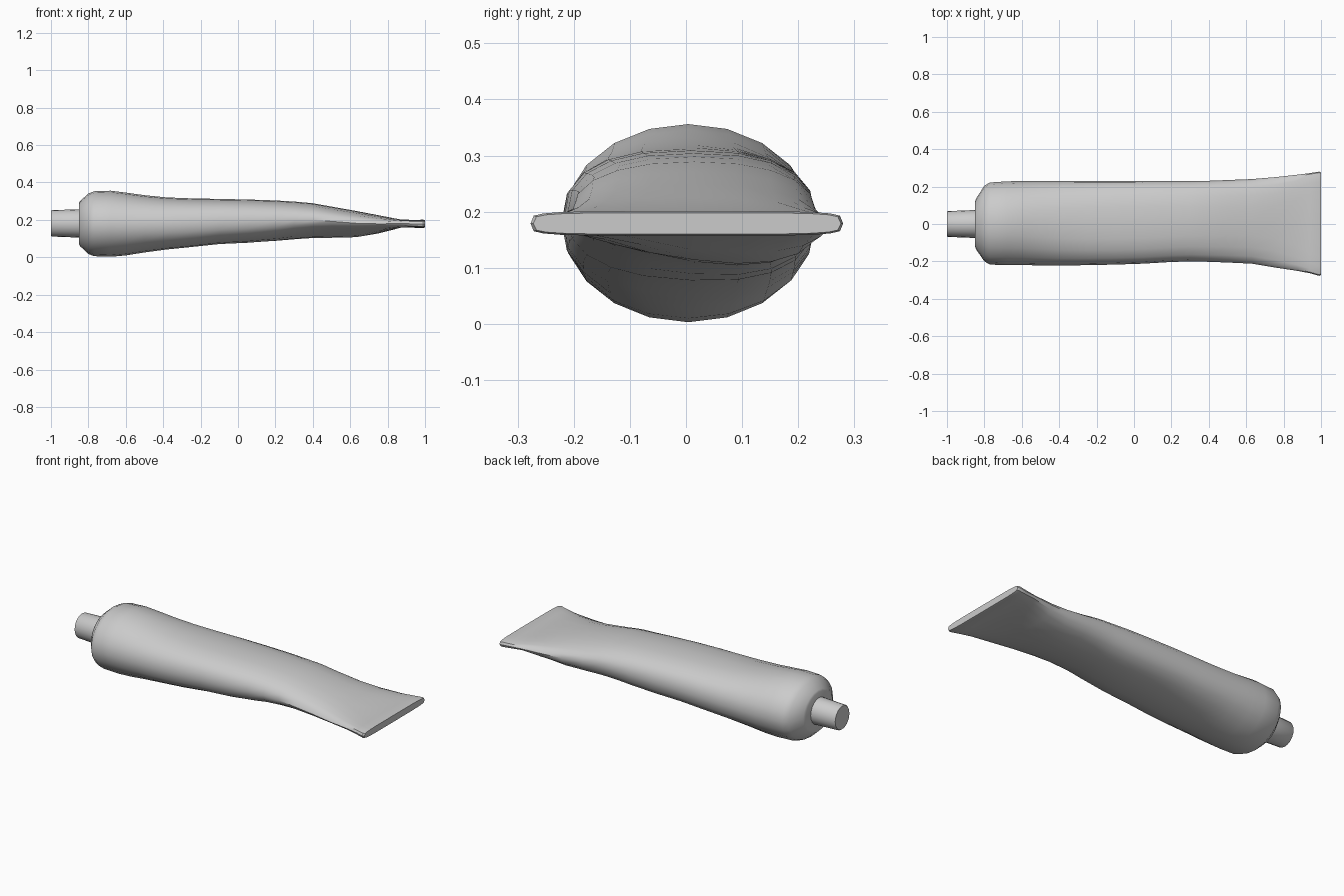
import bpy, bmesh
from math import sin, cos, tau

SIDES = 20


def signed_pow(v, p):
    return (abs(v) ** p) * (1 if v >= 0 else -1)


def loft(name, sections):
    """Skin closed rings along x. Section: x, y min, y max, z min, z max,
    superellipse exponent, sideways slope of the lower half."""
    bm = bmesh.new()
    rings = []
    for x, y0, y1, z0, z1, n, slope in sections:
        ring = []
        for i in range(SIDES):
            a = tau * i / SIDES
            u, v = signed_pow(sin(a), 2 / n), signed_pow(cos(a), 2 / n)
            y = (y0 + y1) / 2 + (y1 - y0) / 2 * u
            z = (z0 + z1) / 2 + (z1 - z0) / 2 * v
            if v < 0:
                z -= slope * y * -v
            ring.append(bm.verts.new((x, y, z)))
        rings.append(ring)
    for a, b in zip(rings, rings[1:]):
        for i in range(SIDES):
            j = (i + 1) % SIDES
            bm.faces.new((a[i], a[j], b[j], b[i]))
    bm.faces.new(rings[0])
    bm.faces.new(rings[-1])
    bmesh.ops.recalc_face_normals(bm, faces=bm.faces)
    mesh = bpy.data.meshes.new(name)
    bm.to_mesh(mesh)
    bm.free()
    obj = bpy.data.objects.new(name, mesh)
    bpy.context.collection.objects.link(obj)
    bpy.ops.object.select_all(action='DESELECT')
    obj.select_set(True)
    bpy.context.view_layer.objects.active = obj
    bpy.ops.object.shade_smooth_by_angle(angle=0.7)
    return obj


# Squeezed tube: shoulder, round body, taper and flat crimped end
loft("tube_body", [
    (-.85, -.12, .12, .07, .29, 2, 0),
    (-.845, -.135, .135, .06, .3, 2, 0),
    (-.80, -.20, .205, .018, .341, 2, 0),
    (-.77, -.217, .222, .006, .353, 2, 0),
    (-.68, -.22, .228, .003, .356, 2, 0),
    (-.60, -.22, .23, .010, .346, 2.05, 0),
    (-.50, -.221, .23, .026, .332, 2.15, 0),
    (-.38, -.222, .23, .042, .320, 2.3, 0),
    (-.25, -.22, .23, .055, .315, 2.4, 0),
    (-.10, -.217, .23, .071, .312, 2.45, .02),
    (.05, -.212, .23, .078, .309, 2.45, .04),
    (.20, -.203, .23, .090, .304, 2.4, .07),
    (.30, -.20, .23, .101, .298, 2.3, .1),
    (.40, -.202, .231, .110, .289, 2.3, .12),
    (.50, -.206, .235, .113, .271, 2.2, .14),
    (.63, -.212, .24, .116, .248, 2.2, .13),
    (.75, -.232, .25, .133, .225, 2.3, .08),
    (.87, -.25, .263, .158, .202, 3.2, 0),
    (.94, -.263, .272, .158, .200, 4.5, 0),
    (.99, -.277, .28, .157, .201, 5, 0),
    (1.0, -.272, .276, .160, .198, 5, 0),
])

# Nozzle, slightly narrower at its open end
loft("nozzle", [
    (-1.0, -.065, .065, .115, .248, 2, 0),
    (-.995, -.069, .069, .111, .252, 2, 0),
    (-.84, -.075, .075, .105, .257, 2, 0),
])
